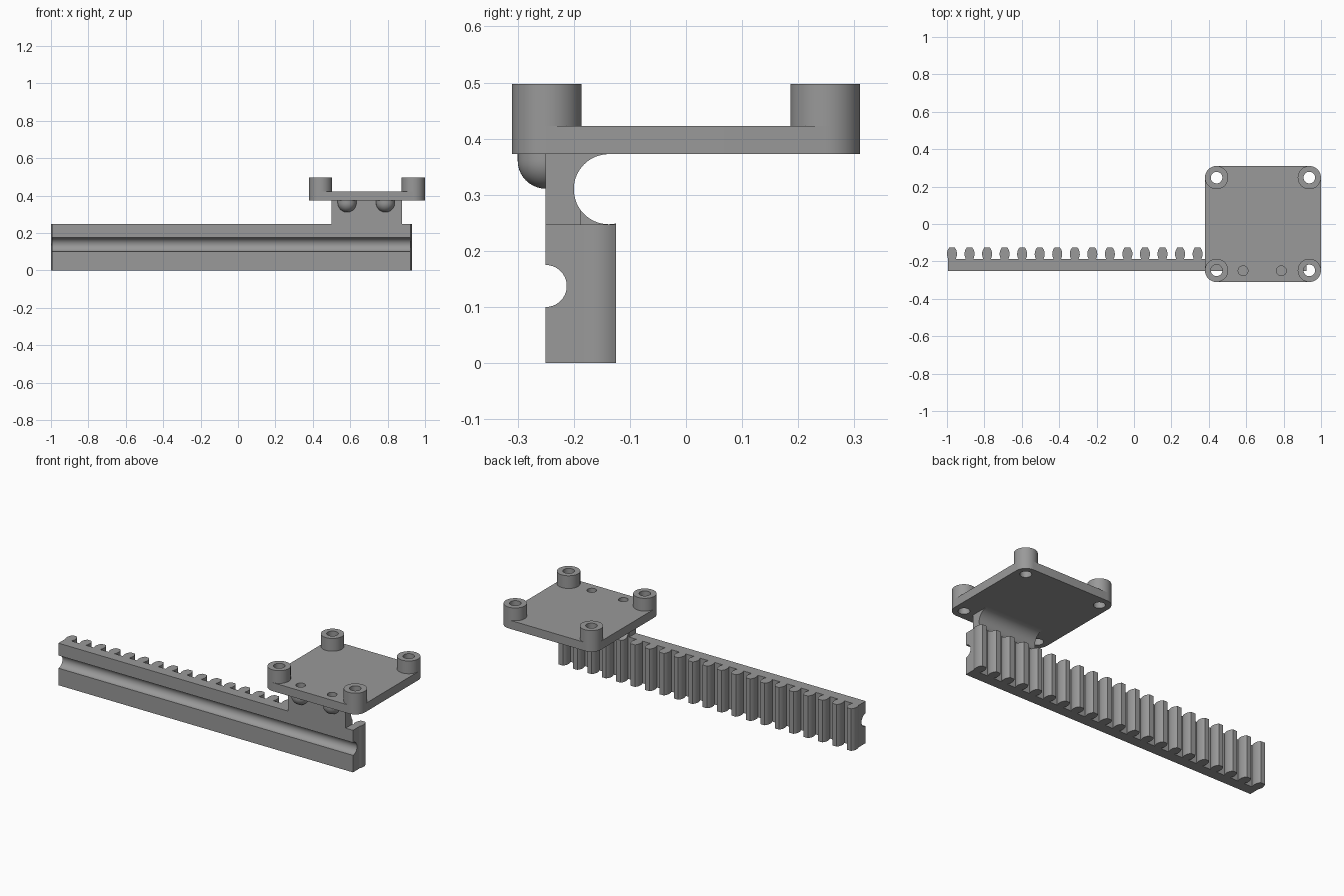
import bpy, bmesh, math
from mathutils import Vector

if "Cube" in bpy.data.objects:
    bpy.data.objects.remove(bpy.data.objects["Cube"])

grey = bpy.data.materials.new("mid grey")
grey.diffuse_color = (0.32, 0.32, 0.32, 1)
grey.use_nodes = True
grey.node_tree.nodes["Principled BSDF"].inputs["Base Color"].default_value = grey.diffuse_color

PITCH, HALF = 0.0938, 0.0268          # tooth spacing and half width
BACK, ROOT, TIP = -0.25, -0.1875, -0.125
RACK_TOP, PLATE_Z, PLATE_TOP, BOSS_TOP = 0.2475, 0.3725, 0.4225, 0.4975
PX, OFF, R = 0.6895, 0.248, 0.0622    # plate centre, boss offset, corner radius


def make(name, bm):
    bmesh.ops.remove_doubles(bm, verts=bm.verts, dist=1e-5)
    bmesh.ops.recalc_face_normals(bm, faces=bm.faces)
    me = bpy.data.meshes.new(name)
    bm.to_mesh(me)
    bm.free()
    me.materials.append(grey)
    ob = bpy.data.objects.new(name, me)
    bpy.context.collection.objects.link(ob)
    return ob


def prism(name, pts, lo, hi, axis="z"):
    """Extrude an outline: (x, y) along z, or (y, z) along x."""
    bm = bmesh.new()
    place = (lambda p: (p[0], p[1], lo)) if axis == "z" else (lambda p: (lo, p[0], p[1]))
    face = bm.faces.new([bm.verts.new(place(p)) for p in pts])
    top = bmesh.ops.extrude_face_region(bm, geom=[face])["geom"]
    move = Vector((0, 0, hi - lo)) if axis == "z" else Vector((hi - lo, 0, 0))
    bmesh.ops.translate(bm, vec=move, verts=[v for v in top if isinstance(v, bmesh.types.BMVert)])
    return make(name, bm)


def arc(cx, cy, r, a0, a1, n):
    return [(cx + r * math.cos(math.radians(a0 + (a1 - a0) * i / n)),
             cy + r * math.sin(math.radians(a0 + (a1 - a0) * i / n))) for i in range(n + 1)]


def circle(cx, cy, r, n=40):
    return arc(cx, cy, r, 0, 360, n)[:-1]


def lathe(name, x, y, pts, n=40):
    """Spin an (r, z) profile about a vertical axis."""
    bm = bmesh.new()
    vs = [bm.verts.new((x + r, y, z)) for r, z in pts]
    es = [bm.edges.new(p) for p in zip(vs, vs[1:])]
    bmesh.ops.spin(bm, geom=vs + es, cent=(x, y, 0), axis=(0, 0, 1),
                   angle=math.tau, steps=n, use_duplicate=False)
    return make(name, bm)


def cut(ob, *cutters):
    for c in cutters:
        m = ob.modifiers.new("cut", "BOOLEAN")
        m.operation, m.solver, m.object = "DIFFERENCE", "EXACT", c
        bpy.context.view_layer.update()
        me = bpy.data.meshes.new_from_object(
            ob.evaluated_get(bpy.context.evaluated_depsgraph_get()))
        ob.modifiers.clear()
        ob.data = me
        me.name = ob.name
        bpy.data.objects.remove(c)


# Tooth flank as (y, half width), from root to tip
FLANK = [(ROOT, 0.020), (-0.176, 0.0245), (-0.164, HALF), (-0.150, 0.0258),
         (-0.139, 0.0225), (-0.131, 0.018), (TIP, 0.014)]


def toothed(x0, x1, first, last):
    pts = [(x1, BACK), (x0, BACK), (x0, ROOT)]
    for k in range(first, last + 1):
        c = -1 + HALF + k * PITCH
        pts += [(c - w, y) for y, w in FLANK] + [(c + w, y) for y, w in reversed(FLANK)]
    return pts + [(x1, ROOT)]


# Rack bar with its lengthwise guide groove
end = -1 + 2 * HALF + 20 * PITCH
rack = prism("toothed_rack", toothed(-1 + 0.006, end - 0.006, 0, 20)[:], 0, RACK_TOP)
cut(rack, prism("groove", circle(BACK, 0.1375, 0.0375), -1.1, 1.1, "x"))

# Support: toothed lower half and solid upper half around a round relief
s0, s1 = -1 + 16 * PITCH, -1 + 20 * PITCH
lower = prism("support_lower", toothed(s0, s1, 16, 19), RACK_TOP, 0.31)
cut(lower, prism("relief", circle(-0.1375, 0.31, 0.0625, 64), s0 - 0.1, s1 + 0.1, "x"))
upper = prism("support_upper", [(BACK, 0.31)] + arc(-0.1375, 0.31, 0.0625, 180, 90, 16)
              + [(BACK, PLATE_Z)], s0, s1, "x")

# Mounting plate with rounded corners
outline = []
for i, (sx, sy) in enumerate([(1, 1), (-1, 1), (-1, -1), (1, -1)]):
    outline += arc(PX + sx * OFF, sy * OFF, R, 90 * i, 90 * i + 90, 10)
plate = prism("mounting_plate", outline, PLATE_Z, PLATE_TOP)

# Corner bosses and their through holes
HOLE = 0.031
for sx in (-1, 1):
    for sy in (-1, 1):
        x, y = PX + sx * OFF, sy * OFF
        cut(plate, prism("hole", circle(x, y, HOLE), 0.33, 0.45))
        lathe("corner_boss", x, y, [(HOLE, PLATE_TOP), (HOLE, BOSS_TOP), (R, BOSS_TOP),
                                    (R, PLATE_TOP), (HOLE, PLATE_TOP)])

# Domed screw sockets under the plate, with blind holes
for x in (0.583, 0.788):
    for part in (plate, upper):
        cut(part, prism("hole", circle(x, BACK, 0.026), 0.335, 0.45))
    dome = [(r, z) for r, z in arc(0, 0.361, 0.05, 0, -90, 10)]
    lathe("screw_socket", x, BACK, [(0, 0.335), (0.026, 0.335), (0.026, PLATE_Z),
                                    (0.05, PLATE_Z)] + dome)

# Smooth curved surfaces, keep hard edges
for ob in bpy.context.scene.objects:
    ob.select_set(True)
bpy.context.view_layer.objects.active = plate
bpy.ops.object.shade_smooth_by_angle(angle=math.radians(30))
